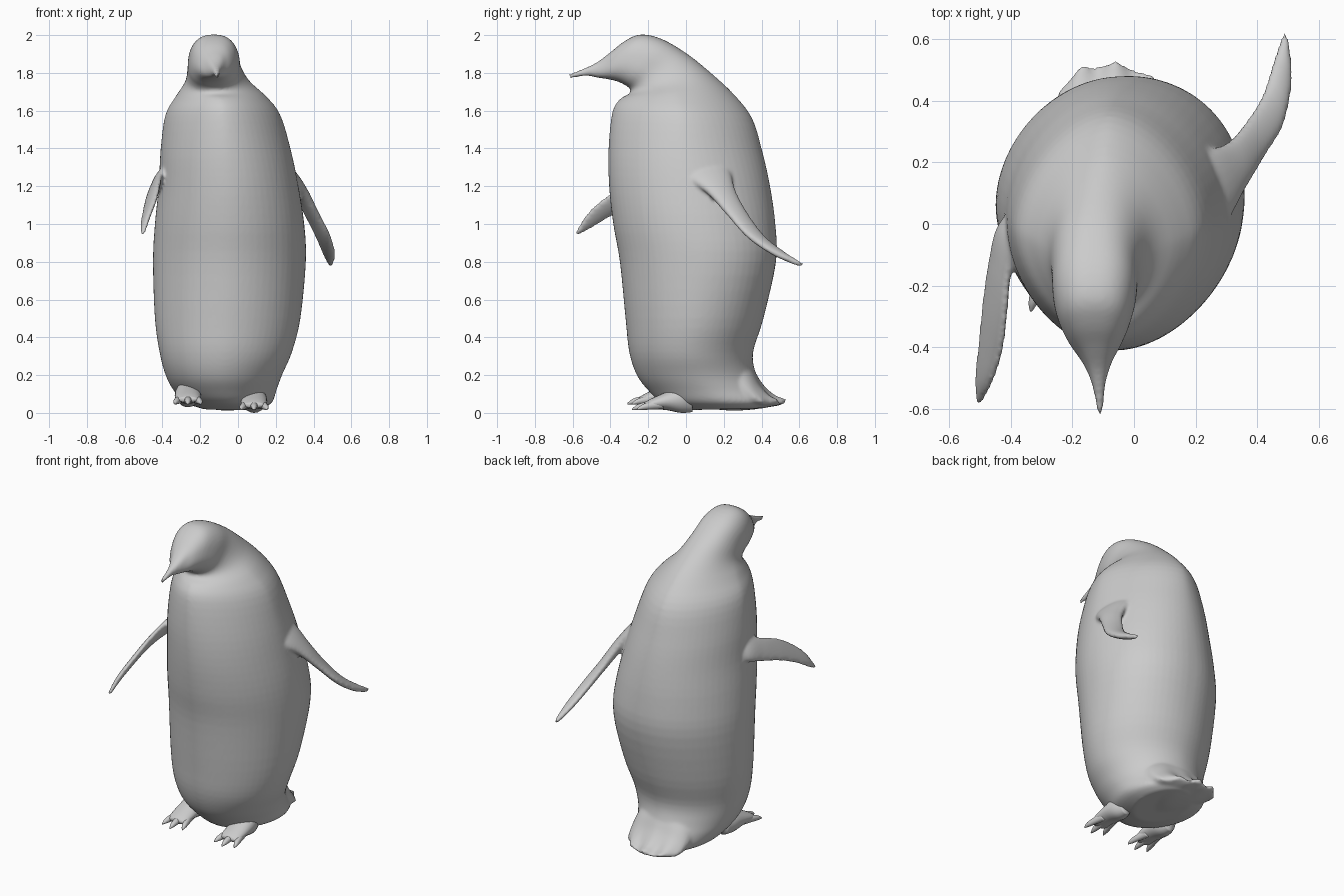
import bpy, bmesh, math
from mathutils import Vector as V


def spline(a, b, c, d, t):
    return 0.5 * (2 * b + (c - a) * t + (2 * a - 5 * b + 4 * c - d) * t * t
                  + (3 * b - a - 3 * c + d) * t ** 3)


def loft(name, sections, sides=24, steps=4, power=lambda t: 2.0, warp=None):
    """Smooth skin over sections given as (edge point, opposite edge point, half-width vector)."""
    rows = [sections[0]] + sections + [sections[-1]]
    smooth = []
    for i in range(len(sections) - 1):
        for s in range(steps):
            smooth.append([spline(*(rows[i + j][k] for j in range(4)), s / steps) for k in range(3)])
    smooth.append(sections[-1])
    bm = bmesh.new()
    rings = []
    for r, (p, q, w) in enumerate(smooth):
        t = r / (len(smooth) - 1)
        mid, half, ring = (p + q) / 2, (p - q) / 2, []
        e = 2 / power(t)
        for k in range(sides):
            a = 2 * math.pi * k / sides
            c, s = math.cos(a), math.sin(a)
            c = math.copysign(abs(c) ** e, c)
            s = math.copysign(abs(s) ** e, s)
            co = mid + half * c + w * s
            if warp:
                co = warp(co, t, s)
            ring.append(bm.verts.new(co))
        rings.append(ring)
    for a, b in zip(rings, rings[1:]):
        for k in range(sides):
            n = (k + 1) % sides
            bm.faces.new((a[k], a[n], b[n], b[k]))
    bm.faces.new(rings[0])
    bm.faces.new(rings[-1])
    bmesh.ops.recalc_face_normals(bm, faces=bm.faces)
    mesh = bpy.data.meshes.new(name)
    bm.to_mesh(mesh)
    bm.free()
    mesh.shade_smooth()
    obj = bpy.data.objects.new(name, mesh)
    bpy.context.collection.objects.link(obj)
    return obj


def wing(name, edges, thick):
    """Flat tapering flipper between two edge paths."""
    mids = [(V(p) + V(q)) / 2 for p, q in edges]
    secs = []
    for i, (p, q) in enumerate(edges):
        along = mids[min(i + 1, len(mids) - 1)] - mids[max(i - 1, 0)]
        secs.append((V(p), V(q), along.cross(V(p) - V(q)).normalized() * thick[i]))
    return loft(name, secs, 20, 6)


# Body, neck, head and beak: front y, z, back y, z, centre x, half width
profile = [
    (0.02, 0.015, 0.42, 0.025, -0.03, 0.15),
    (-0.12, 0.05, 0.47, 0.06, -0.05, 0.23),
    (-0.20, 0.12, 0.415, 0.13, -0.07, 0.275),
    (-0.26, 0.20, 0.37, 0.21, -0.075, 0.31),
    (-0.30, 0.32, 0.355, 0.32, -0.065, 0.35),
    (-0.32, 0.50, 0.41, 0.50, -0.055, 0.385),
    (-0.35, 0.80, 0.475, 0.80, -0.047, 0.403),
    (-0.385, 1.00, 0.472, 1.00, -0.045, 0.395),
    (-0.407, 1.20, 0.445, 1.20, -0.05, 0.37),
    (-0.41, 1.40, 0.405, 1.38, -0.065, 0.345),
    (-0.39, 1.59, 0.35, 1.56, -0.08, 0.305),
    (-0.35, 1.66, 0.25, 1.69, -0.09, 0.24),
    (-0.30, 1.69, 0.12, 1.81, -0.11, 0.17),
    (-0.295, 1.715, 0.0, 1.905, -0.125, 0.143),
    (-0.33, 1.74, -0.13, 1.98, -0.128, 0.135),
    (-0.37, 1.757, -0.24, 2.003, -0.128, 0.117),
    (-0.42, 1.768, -0.325, 1.968, -0.125, 0.088),
    (-0.47, 1.775, -0.405, 1.905, -0.12, 0.05),
    (-0.53, 1.785, -0.49, 1.845, -0.115, 0.024),
    (-0.61, 1.77, -0.622, 1.792, -0.11, 0.008),
]


def body_power(t):
    """Slightly ridged trunk, slimmer sloping shoulders, boxier head."""
    shoulder = math.exp(-((t - 0.55) / 0.08) ** 2)
    head = min(max((t - 0.6) / 0.12, 0), 1)
    return 1.89 - 0.22 * shoulder + 0.55 * head


def body_warp(co, t, s):
    """Fuller flank at the back right of the trunk."""
    d = max(0, co.x + 0.05) * max(0, co.y - 0.04) / 0.08
    return co + V((0.7, 0.7, 0)) * 0.025 * d * math.exp(-((co.z - 0.8) / 0.35) ** 2)


body = loft("body", [(V((x, fy, fz)), V((x, by, bz)), V((w, 0, 0)))
                     for fy, fz, by, bz, x, w in profile], 64, 4, body_power, body_warp)


# Tail fan with a scalloped, ribbed rear edge
def scallop(co, t, s):
    wave = math.cos(s * 3 * math.pi)
    return co + V((0, 0.02 * wave - 0.07 * s * s, 0.008 * wave)) * t ** 3


fan = [(0.08, 0.025, 0.22, 0.36, 0.20), (0.24, 0.012, 0.34, 0.25, 0.205),
       (0.36, 0.018, 0.405, 0.15, 0.20), (0.45, 0.033, 0.465, 0.09, 0.185),
       (0.508, 0.045, 0.513, 0.068, 0.17)]
tail = loft("tail", [(V((-0.055, by, bz)), V((-0.06, ty, tz)), V((w, -0.02 * i / 4, 0)))
                     for i, (by, bz, ty, tz, w) in enumerate(fan)], 64, 5, warp=scallop)

# Flippers
right = wing("right_flipper", [
    ((0.15, -0.04, 1.35), (0.10, 0.23, 1.37)),
    ((0.285, 0.0, 1.25), (0.235, 0.24, 1.265)),
    ((0.36, 0.115, 1.165), (0.31, 0.27, 1.155)),
    ((0.425, 0.22, 1.05), (0.37, 0.34, 1.03)),
    ((0.485, 0.32, 0.94), (0.42, 0.425, 0.92)),
    ((0.512, 0.45, 0.85), (0.45, 0.52, 0.845)),
    ((0.507, 0.575, 0.798), (0.475, 0.595, 0.793)),
    ((0.493, 0.62, 0.786), (0.486, 0.622, 0.784))],
    (0.06, 0.045, 0.034, 0.026, 0.023, 0.02, 0.015, 0.008))
left = wing("left_flipper", [
    ((-0.30, 0.0, 1.36), (-0.33, 0.08, 1.20)),
    ((-0.37, -0.07, 1.31), (-0.43, -0.0, 1.18)),
    ((-0.405, -0.17, 1.265), (-0.465, -0.11, 1.15)),
    ((-0.415, -0.30, 1.215), (-0.488, -0.24, 1.11)),
    ((-0.43, -0.42, 1.145), (-0.503, -0.38, 1.05)),
    ((-0.463, -0.52, 1.058), (-0.515, -0.50, 0.98)),
    ((-0.495, -0.583, 0.955), (-0.511, -0.577, 0.94))],
    (0.05, 0.035, 0.024, 0.02, 0.018, 0.015, 0.009))

# Fuse trunk, tail and flippers into one continuous skin
bpy.ops.object.select_all(action='DESELECT')
for o in (body, tail, right, left):
    o.select_set(True)
bpy.context.view_layer.objects.active = body
bpy.ops.object.join()
skin = body.modifiers.new("fuse", 'REMESH')
skin.mode = 'VOXEL'
skin.voxel_size = 0.01
skin.use_smooth_shade = True
soften = body.modifiers.new("soften", 'SMOOTH')
soften.factor = 0.5
soften.iterations = 5

# Feet: rounded ankle plus three toes
for side, x, y, z in (("left", -0.265, -0.31, 0.045), ("right", 0.085, -0.285, 0.015)):
    ankle = [(0.32, -0.01, 0.12, 0.04), (0.26, -0.015, 0.125, 0.065), (0.18, 0.0, 0.095, 0.07),
             (0.10, 0.005, 0.06, 0.065), (0.065, 0.012, 0.04, 0.05)]
    loft(side + "_foot", [(V((x, y + d, max(z + lo, 0))), V((x, y + d, z + hi)), V((w, 0, 0)))
                          for d, lo, hi, w in ankle], 20, 4)
    for i in (-1, 0, 1):
        toe = [(0.14, 0.005, 0.06, 0.024), (0.08, 0.003, 0.045, 0.02),
               (0.03, 0.0, 0.03, 0.015), (0.0, 0.0, 0.008, 0.003)]
        secs = []
        for d, lo, hi, w in toe:
            tx = x + i * (0.035 + 0.25 * (0.14 - d))
            ty = y + d + 0.025 * abs(i)
            secs.append((V((tx, ty, z + lo)), V((tx, ty, z + hi)), V((w, 0, 0))))
        loft(f"{side}_toe_{i + 2}", secs, 12, 4)
